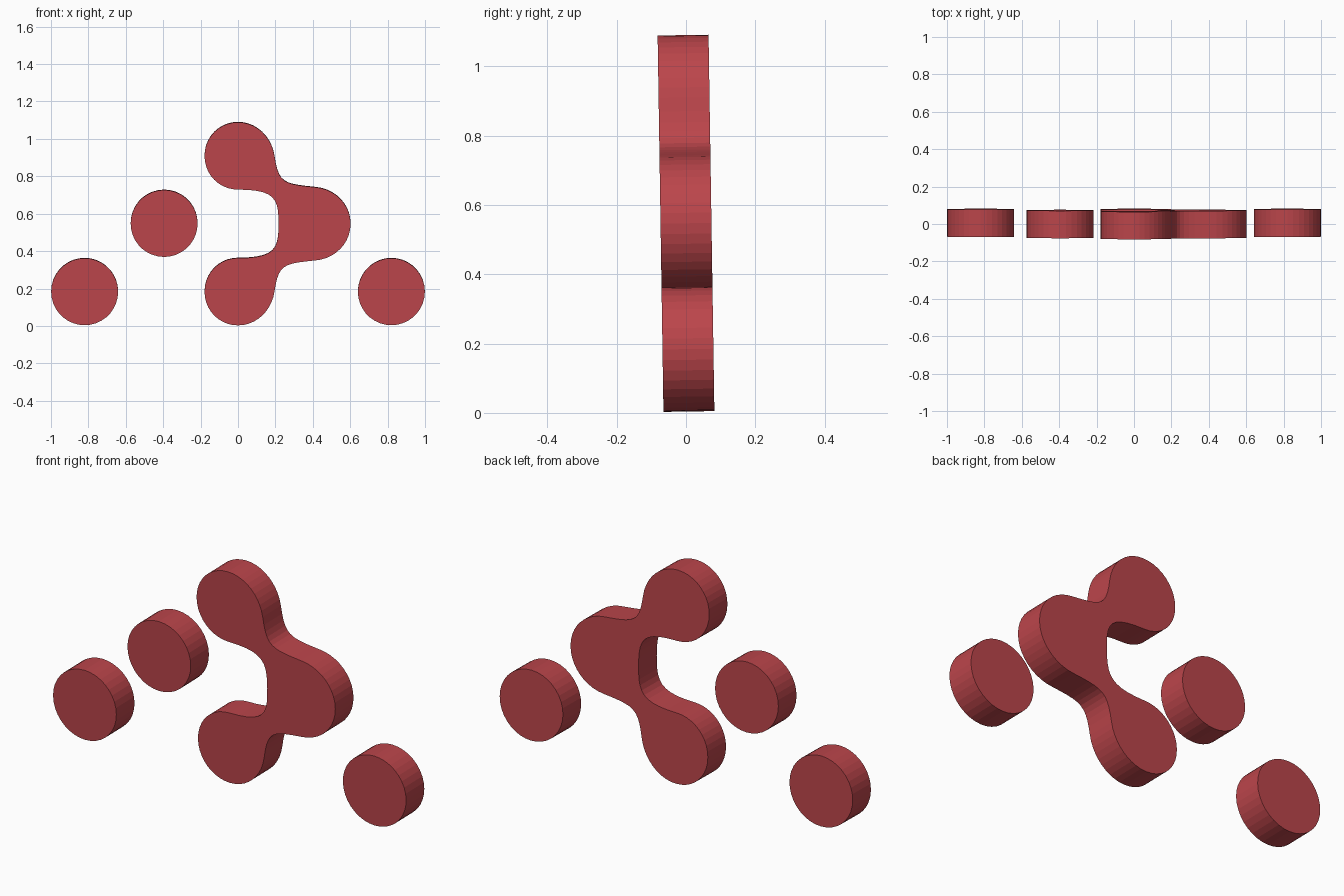
import bpy, bmesh
from math import cos, sin, pi
from mathutils import Vector, Matrix
from mathutils.geometry import interpolate_bezier

if "Cube" in bpy.data.objects:
    bpy.data.objects.remove(bpy.data.objects["Cube"])

THICK = 0.147
MID_Z = 0.547
TILT = Matrix.Translation((0, 0, MID_Z)) @ Matrix.Rotation(0.0155, 4, 'X')

red = bpy.data.materials.new("red")
red.diffuse_color = (0.50, 0.06, 0.07, 1)
red.use_nodes = True
red.node_tree.nodes["Principled BSDF"].inputs["Base Color"].default_value = red.diffuse_color


def slab(name, outline):
    """Extrude an (x, z) outline along y and lean the result slightly."""
    bm = bmesh.new()
    verts = [bm.verts.new((x, -THICK / 2, z - MID_Z)) for x, z in outline]
    face = bm.faces.new(verts)
    ext = bmesh.ops.extrude_face_region(bm, geom=[face], use_keep_orig=True)
    moved = [v for v in ext["geom"] if isinstance(v, bmesh.types.BMVert)]
    bmesh.ops.translate(bm, verts=moved, vec=(0, THICK, 0))
    bmesh.ops.recalc_face_normals(bm, faces=bm.faces)
    bm.transform(TILT)
    mesh = bpy.data.meshes.new(name)
    bm.to_mesh(mesh)
    bm.free()
    mesh.materials.append(red)
    obj = bpy.data.objects.new(name, mesh)
    bpy.context.collection.objects.link(obj)


def disc(name, x, z, r=0.179, sides=36):
    slab(name, [(x + r * cos(2 * pi * i / sides), z + r * sin(2 * pi * i / sides))
                for i in range(sides)])


# Loose discs
disc("left_low_disc", -0.82, 0.184)
disc("left_mid_disc", -0.395, 0.549)
disc("right_low_disc", 0.82, 0.184)

# Upper half of the joined three-lobe piece: start, handle, handle, end
segments = [
    ((0.602, 0.547), (0.602, 0.65), (0.52, 0.735), (0.41, 0.743)),
    ((0.41, 0.743), (0.24, 0.76), (0.217, 0.765), (0.195, 0.91)),
    ((0.195, 0.91), (0.18, 1.01), (0.10, 1.09), (0, 1.09)),
    ((0, 1.09), (-0.10, 1.09), (-0.179, 1.01), (-0.179, 0.91)),
    ((-0.179, 0.91), (-0.179, 0.81), (-0.10, 0.73), (0, 0.73)),
    ((0, 0.73), (0.20, 0.73), (0.217, 0.68), (0.217, 0.547)),
]
upper = []
for seg in segments:
    pts = interpolate_bezier(*[Vector(p) for p in seg], 11)
    upper += [(p[0], p[1]) for p in pts[:-1]]
upper.append(segments[-1][3])

# Mirror to the lower half, skipping the two shared midline points
lower = [(x, 2 * MID_Z - z) for x, z in reversed(upper[1:-1])]
slab("joined_lobes", upper + lower)
